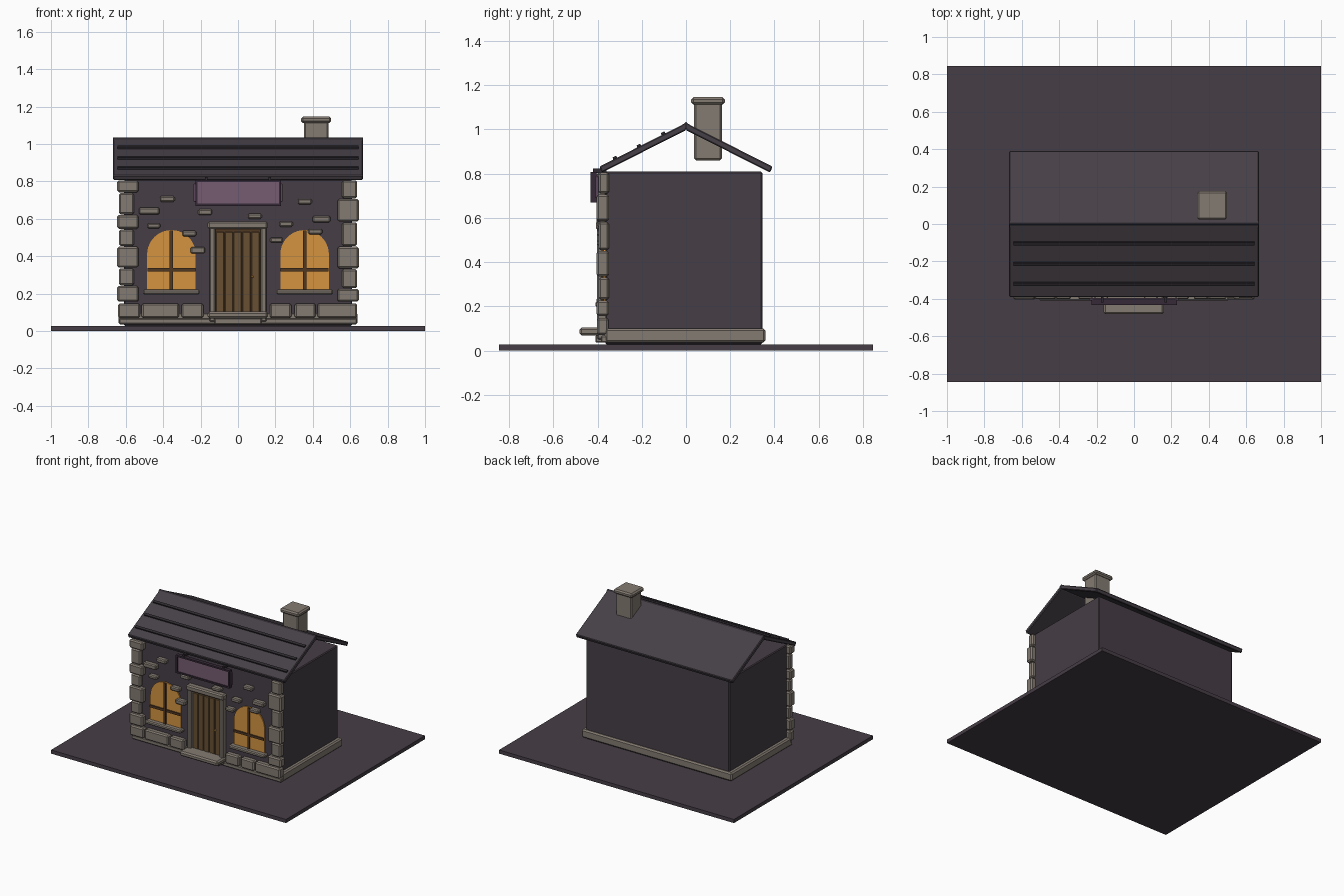
import bpy, bmesh, math

if "Cube" in bpy.data.objects:
    bpy.data.objects.remove(bpy.data.objects["Cube"])


def material(name, r, g, b):
    """Flat colour given in 0-255 display values, stored as linear."""
    m = bpy.data.materials.new(name)
    lin = [((c / 255 + 0.055) / 1.055) ** 2.4 for c in (r, g, b)]
    m.diffuse_color = (*lin, 1)
    m.use_nodes = True
    m.node_tree.nodes["Principled BSDF"].inputs["Base Color"].default_value = m.diffuse_color
    return m


STONE = material("warm grey stone", 132, 123, 114)
WALL = material("dark plum plaster", 70, 62, 70)
ROOF = material("slate roof", 70, 64, 71)
TRIM = material("dark slate trim", 46, 42, 48)
DOOR = material("brown wood", 104, 80, 52)
DARK_WOOD = material("dark wood", 78, 55, 34)
GLASS = material("amber glass", 212, 148, 64)
SIGN = material("dusty purple", 118, 92, 114)
SIGN_RIM = material("deep purple", 54, 42, 56)


def finish(bm, name, mat, bevel):
    if bevel:
        bmesh.ops.bevel(bm, geom=bm.edges[:], offset=bevel, segments=1,
                        affect='EDGES', clamp_overlap=True)
    bmesh.ops.recalc_face_normals(bm, faces=bm.faces[:])
    me = bpy.data.meshes.new(name)
    bm.to_mesh(me)
    bm.free()
    me.materials.append(mat)
    ob = bpy.data.objects.new(name, me)
    bpy.context.collection.objects.link(ob)
    return ob


def box(name, x0, x1, y0, y1, z0, z1, mat, bevel=0.0):
    bm = bmesh.new()
    bmesh.ops.create_cube(bm, size=1)
    for v in bm.verts:
        v.co = (x1 if v.co.x > 0 else x0,
                y1 if v.co.y > 0 else y0,
                z1 if v.co.z > 0 else z0)
    return finish(bm, name, mat, bevel)


def prism(name, pts, axis, a, b, mat, bevel=0.0):
    """Extrude a profile along x (pts are y, z) or along y (pts are x, z)."""
    def place(p, t):
        return (t, p[0], p[1]) if axis == 'x' else (p[0], t, p[1])
    bm = bmesh.new()
    face = bm.faces.new([bm.verts.new(place(p, a)) for p in pts])
    ext = bmesh.ops.extrude_face_region(bm, geom=[face])
    for v in ext['geom']:
        if isinstance(v, bmesh.types.BMVert):
            v.co[0 if axis == 'x' else 1] = b
    return finish(bm, name, mat, bevel)


# Ground slab, walls and foundation
box("ground_slab", -1, 1, -0.845, 0.845, 0, 0.028, WALL)
box("walls", -0.61, 0.61, -0.365, 0.345, 0.028, 0.81, WALL, 0.006)
box("foundation", -0.64, 0.64, -0.368, 0.36, 0.036, 0.1, STONE, 0.01)

# Two roof slopes meeting at the ridge, open at the gables
for side, label in ((-1, "front"), (1, "back")):
    pts = [(0, 1.03), (side * 0.392, 0.832), (side * 0.38, 0.805), (0, 0.997)]
    prism(label + "_roof_slope", pts, 'x', -0.667, 0.667, ROOF, 0.005)
prism("ridge_strip", [(-0.015, 1.02), (0, 1.034), (0.015, 1.02), (0, 1.0)],
      'x', -0.667, 0.667, TRIM)

# Battens across the front slope
slope = (1.03 - 0.832) / 0.392
for i, y in enumerate((-0.1, -0.21, -0.318)):
    z = 1.03 + slope * y
    pts = [(y - 0.009, z - 0.01), (y - 0.014, z + 0.004),
           (y + 0.002, z + 0.012), (y + 0.009, z)]
    prism(f"roof_batten_{i}", pts, 'x', -0.645, 0.645, TRIM)

# Chimney
box("chimney_stack", 0.352, 0.485, 0.037, 0.162, 0.86, 1.12, STONE, 0.008)
box("chimney_cap", 0.338, 0.498, 0.023, 0.176, 1.112, 1.146, STONE, 0.01)

# Corner stones: alternating wide and narrow blocks
left_rows = [0.155, 0.243, 0.337, 0.453, 0.545, 0.622, 0.74, 0.808]
right_rows = [0.155, 0.228, 0.333, 0.453, 0.583, 0.708, 0.808]
for side, rows in ((-1, left_rows), (1, right_rows)):
    for i in range(len(rows) - 1):
        wide = i % 2 == 0
        inner, outer = (0.532, 0.646) if wide else (0.556, 0.637)
        xs = sorted((side * inner, side * outer))
        box(f"corner_stone_{'left' if side < 0 else 'right'}_{i}", *xs,
            -0.404 if wide else -0.396, -0.348,
            rows[i] + 0.002, rows[i + 1] - 0.002, STONE, 0.009)

# Base course of large stones either side of the door
for i, (x0, x1) in enumerate([(-0.642, -0.524), (-0.515, -0.315), (-0.302, -0.185),
                              (0.17, 0.285), (0.303, 0.415), (0.424, 0.637)]):
    box(f"base_stone_{i}", x0, x1, -0.403, -0.35, 0.07, 0.148, STONE, 0.009)
box("front_plinth", -0.637, 0.637, -0.385, -0.35, 0.036, 0.068, STONE, 0.006)

# Loose bricks showing through the plaster: x, z, width, height
bricks = [(-0.378, 0.706, .08, .032), (-0.475, 0.642, .11, .037),
          (-0.176, 0.636, .075, .032), (-0.45, 0.563, .07, .027),
          (-0.26, 0.522, .075, .03), (-0.215, 0.432, .078, .036),
          (0.357, 0.692, .075, .03), (0.446, 0.598, .095, .035),
          (0.09, 0.614, .075, .028), (0.257, 0.572, .072, .03),
          (0.205, 0.487, .068, .028), (0.413, 0.532, .075, .03)]
for i, (x, z, w, h) in enumerate(bricks):
    box(f"loose_brick_{i}", x - w / 2, x + w / 2, -0.402, -0.36,
        z - h / 2, z + h / 2, STONE, 0.007)

# Arched windows with glazing bars and sills
for cx, label in ((-0.356, "left"), (0.356, "right")):
    r, spring = 0.13, 0.41
    arch = [(cx + r * math.cos(math.pi * k / 20), spring + r * math.sin(math.pi * k / 20))
            for k in range(21)]
    prism(label + "_window_glass", arch + [(cx - r, 0.22), (cx + r, 0.22)],
          'y', -0.373, -0.36, GLASS)
    box(label + "_window_upright", cx - 0.009, cx + 0.009, -0.383, -0.37, 0.22, 0.538, DARK_WOOD)
    box(label + "_window_crossbar", cx - 0.128, cx + 0.128, -0.382, -0.37, 0.318, 0.336, DARK_WOOD)
    box(label + "_window_sill", cx - 0.152, cx + 0.152, -0.41, -0.355, 0.196, 0.222, STONE, 0.007)

# Planked door with a stone surround and step
box("door_backing", -0.122, 0.122, -0.372, -0.355, 0.08, 0.55, DARK_WOOD)
plank = 0.236 / 5
for i in range(5):
    x = -0.12 + i * plank
    box(f"door_plank_{i}", x + 0.002, x + plank - 0.002, -0.382, -0.365, 0.1, 0.53, DOOR, 0.003)
for side in (-1, 1):
    xs = sorted((side * 0.12, side * 0.153))
    box("door_post_" + ("left" if side < 0 else "right"), *xs,
        -0.402, -0.355, 0.05, 0.555, STONE, 0.007)
box("door_lintel", -0.162, 0.158, -0.408, -0.355, 0.545, 0.587, STONE, 0.009)
box("door_step", -0.162, 0.16, -0.482, -0.36, 0.068, 0.105, STONE, 0.01)
box("step_support", -0.125, 0.125, -0.41, -0.36, 0.036, 0.07, STONE, 0.005)
box("door_knob", 0.07, 0.082, -0.392, -0.38, 0.285, 0.297, GLASS, 0.003)

# Hanging sign: backing, panel, rim and brackets
box("sign_backing", -0.238, 0.238, -0.41, -0.395, 0.69, 0.79, SIGN, 0.004)
box("sign_panel", -0.22, 0.223, -0.424, -0.4, 0.675, 0.802, SIGN)
for label, z in (("bottom", 0.67), ("top", 0.796)):
    box(f"sign_rim_{label}", -0.228, 0.23, -0.432, -0.404, z, z + 0.012, SIGN_RIM)
for label, x in (("left", -0.228), ("right", 0.218)):
    box(f"sign_rim_{label}", x, x + 0.012, -0.432, -0.404, 0.67, 0.808, SIGN_RIM)
for label, x in (("left", -0.17), ("right", 0.17)):
    box(f"sign_bracket_{label}", x - 0.007, x + 0.007, -0.42, -0.36, 0.803, 0.823, TRIM)
